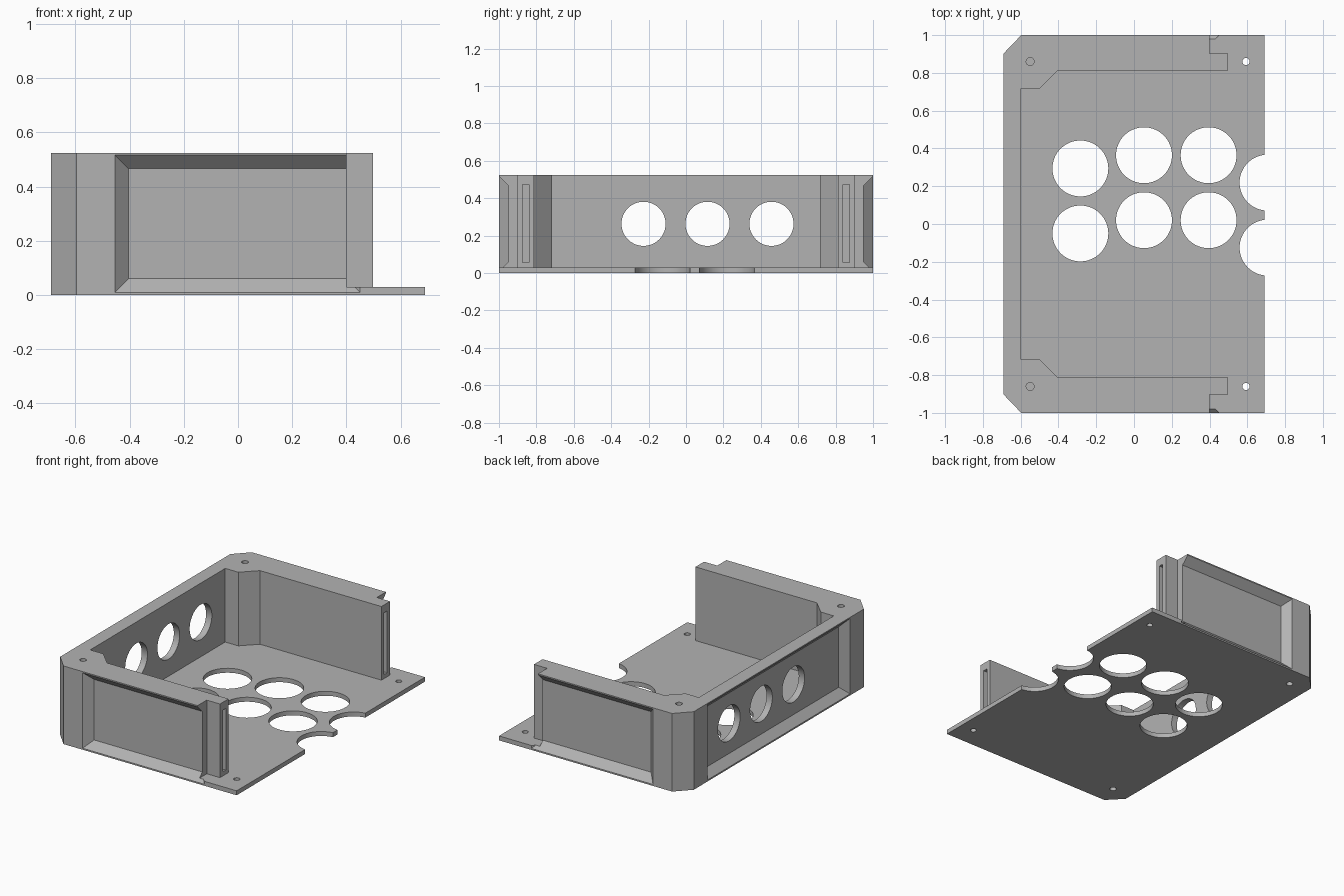
import bpy, bmesh, math
from mathutils import Vector, Matrix

cube = bpy.data.objects.get("Cube")
if cube:
    bpy.data.objects.remove(cube, do_unlink=True)

grey = bpy.data.materials.new("plain grey")
grey.use_nodes = True
tone = (0.45, 0.45, 0.45, 1)
grey.diffuse_color = tone
grey.node_tree.nodes["Principled BSDF"].inputs["Base Color"].default_value = tone

LENGTH, WIDTH, HEIGHT, FLOOR = 0.69, 1.0, 0.525, 0.03


def make_object(name, bm):
    bmesh.ops.recalc_face_normals(bm, faces=bm.faces)
    mesh = bpy.data.meshes.new(name)
    bm.to_mesh(mesh)
    bm.free()
    mesh.materials.append(grey)
    obj = bpy.data.objects.new(name, mesh)
    bpy.context.collection.objects.link(obj)
    return obj


def prism(name, outline, z0, z1):
    bm = bmesh.new()
    face = bm.faces.new([bm.verts.new((x, y, z0)) for x, y in outline])
    up = bmesh.ops.extrude_face_region(bm, geom=[face])["geom"]
    verts = [v for v in up if isinstance(v, bmesh.types.BMVert)]
    bmesh.ops.translate(bm, verts=verts, vec=(0, 0, z1 - z0))
    return make_object(name, bm)


def mirrored(half):
    """Complete an outline that is symmetrical across y."""
    return half + [(x, -y) for x, y in reversed(half)]


def box(name, low, high):
    low, high = Vector(low), Vector(high)
    return prism(name, [(low.x, low.y), (high.x, low.y), (high.x, high.y), (low.x, high.y)],
                 low.z, high.z)


def cylinder(name, centre, radius, depth, axis="Z", sides=64):
    bm = bmesh.new()
    turn = Matrix.Rotation(math.pi / 2, 4, "Y") if axis == "X" else Matrix()
    bmesh.ops.create_cone(bm, cap_ends=True, segments=sides, radius1=radius, radius2=radius,
                          depth=depth, matrix=Matrix.Translation(centre) @ turn)
    return make_object(name, bm)


def recess(name, place, a0, a1):
    """Bevelled panel recess: the opening narrows by its depth on every side."""
    bm = bmesh.new()
    rings = []
    for d in (-0.02, 0.05):
        z0, z1 = 0.01 + d, 0.517 - d
        corners = [(a0 + d, z0), (a1 - d, z0), (a1 - d, z1), (a0 + d, z1)]
        rings.append([bm.verts.new(place(a, d, z)) for a, z in corners])
    outer, inner = rings
    bm.faces.new(outer)
    bm.faces.new(inner)
    for i in range(4):
        j = (i + 1) % 4
        bm.faces.new((outer[i], outer[j], inner[j], inner[i]))
    return make_object(name, bm)


# Solid block with two chamfered rear corners
body = prism("enclosure_half", mirrored([(LENGTH, -WIDTH), (-0.597, -WIDTH), (-LENGTH, -0.903)]),
             0, HEIGHT)

# Interior space, leaving floor, walls, corner posts and end tongues
cutters = [prism("interior_cutter", mirrored([
    (0.8, -1.1), (0.4, -1.1), (0.4, -0.903), (0.498, -0.903), (0.498, -0.812),
    (-0.405, -0.812), (-0.5, -0.717), (-0.597, -0.717)]), FLOOR, 0.7)]

# Bevelled recesses on the back and both sides
cutters.append(recess("back_recess", lambda a, d, z: (-LENGTH + d, a, z), -0.758, 0.758))
for side in (-1, 1):
    cutters.append(recess("side_recess", lambda a, d, z: (a, side * (WIDTH - d), z), -0.455, 0.45))

# Large floor holes, the last pair open at the front edge
for x, y in ((-0.284, -0.05), (0.053, 0.02), (0.395, 0.02), (0.707, -0.125)):
    for step in (0, 0.344):
        cutters.append(cylinder("floor_hole", (x, y + step, 0), 0.148, 0.2))

# Round ports through the back wall
for y in (-0.227, 0.115, 0.457):
    cutters.append(cylinder("back_port", (-LENGTH, y, 0.263), 0.118, 0.4, "X"))

# Screw holes and tongue slots on both sides
for side in (-1, 1):
    y = 0.86 * side
    cutters.append(cylinder("floor_screw_hole", (0.593, y, 0), 0.019, 0.2, sides=24))
    for z in (0, HEIGHT):
        cutters.append(cylinder("post_screw_hole", (-0.55, y, z), 0.021, 0.3, sides=24))
    y0, y1 = sorted((0.84 * side, 0.873 * side))
    cutters.append(box("tongue_slot", (0.445, y0, 0.057), (0.6, y1, 0.472)))

bpy.ops.object.select_all(action="DESELECT")
body.select_set(True)
bpy.context.view_layer.objects.active = body
for cutter in cutters:
    cutter.hide_render = True
    mod = body.modifiers.new("cut", "BOOLEAN")
    mod.operation = "DIFFERENCE"
    mod.solver = "EXACT"
    mod.object = cutter
    bpy.ops.object.modifier_apply(modifier=mod.name)
    bpy.data.objects.remove(cutter, do_unlink=True)

bpy.ops.object.shade_smooth_by_angle(angle=math.radians(25))
